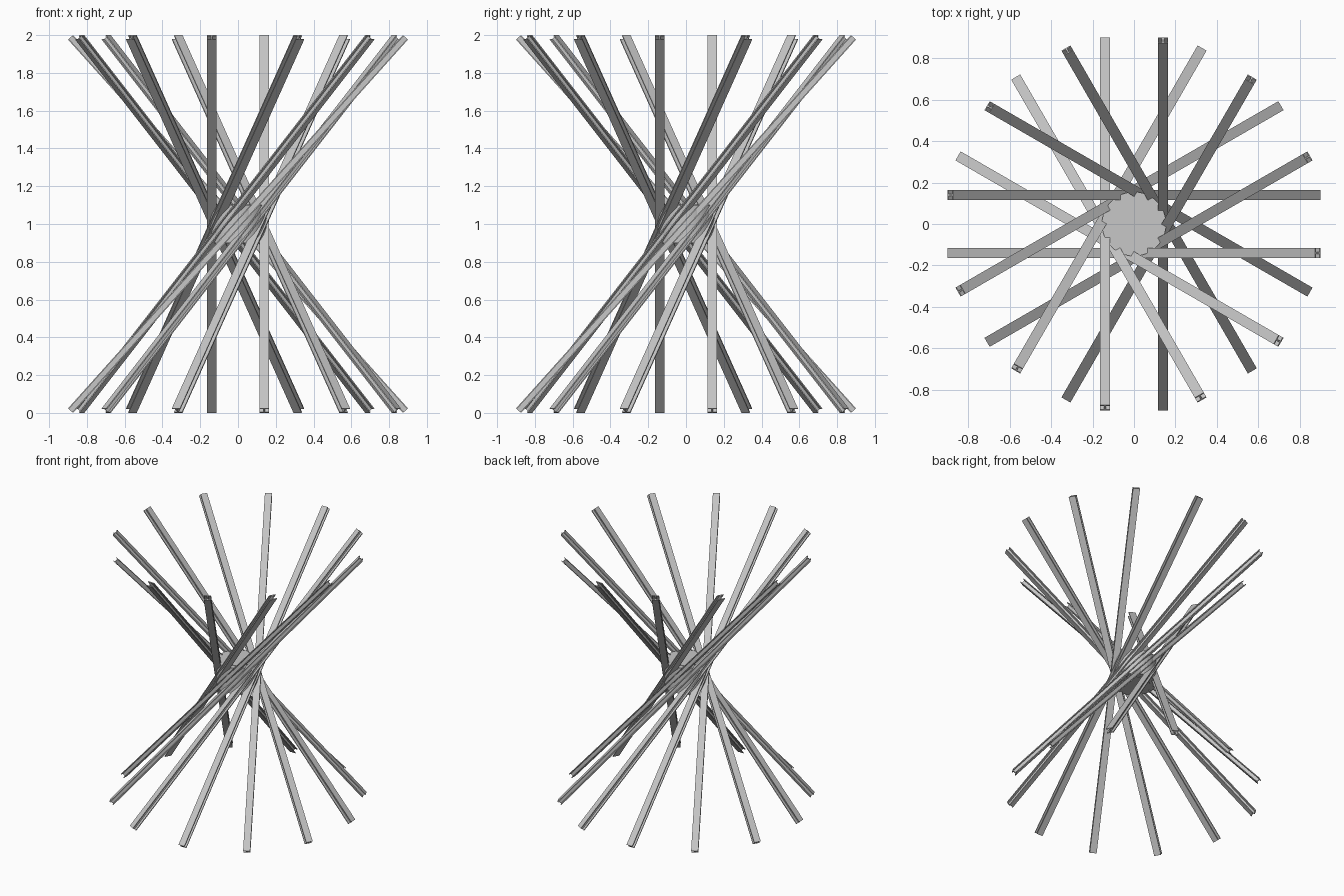
import bpy
import bmesh
import math
from mathutils import Matrix

cube = bpy.data.objects.get("Cube")
if cube:
    bpy.data.objects.remove(cube, do_unlink=True)

ROD_COUNT = 12
RADIUS = 0.14            # distance of each rod from the axis
TILT = math.radians(41.9)
LENGTH = 2.655
WIDTH, DEPTH = 0.05, 0.036
FLANGE, WEB = 0.006, 0.008

# Single grey metal
metal = bpy.data.materials.new("grey_metal")
metal.use_nodes = True
grey = (0.57, 0.57, 0.57, 1)
metal.diffuse_color = grey
metal.node_tree.nodes["Principled BSDF"].inputs["Base Color"].default_value = grey


def add_object(name, mesh):
    mesh.materials.append(metal)
    obj = bpy.data.objects.new(name, mesh)
    bpy.context.collection.objects.link(obj)
    return obj


def beam_mesh():
    """Extrude an I-shaped section along z."""
    w, d, b = WIDTH / 2, DEPTH / 2, WEB / 2
    i = d - FLANGE
    half = [(w, -d), (w, -i), (b, -i), (b, i), (w, i), (w, d)]
    section = half + [(-x, y) for x, y in reversed(half)]
    bm = bmesh.new()
    face = bm.faces.new([bm.verts.new((x, y, -LENGTH / 2)) for x, y in section])
    out = bmesh.ops.extrude_face_region(bm, geom=[face], use_keep_orig=True)
    top = [v for v in out["geom"] if isinstance(v, bmesh.types.BMVert)]
    bmesh.ops.translate(bm, verts=top, vec=(0, 0, LENGTH))
    bmesh.ops.recalc_face_normals(bm, faces=bm.faces)
    mesh = bpy.data.meshes.new("beam")
    bm.to_mesh(mesh)
    bm.free()
    return mesh


def cylinder(name, radius, height):
    bm = bmesh.new()
    bmesh.ops.create_cone(bm, cap_ends=True, segments=48, radius1=radius,
                          radius2=radius, depth=height)
    mesh = bpy.data.meshes.new(name)
    bm.to_mesh(mesh)
    bm.free()
    obj = add_object(name, mesh)
    obj.location.z = 1
    bpy.ops.object.select_all(action="DESELECT")
    obj.select_set(True)
    bpy.context.view_layer.objects.active = obj
    bpy.ops.object.shade_smooth_by_angle()


# Ring of slanted beams crossing at the waist
for k in range(ROD_COUNT):
    beam = add_object(f"beam_{k + 1}", beam_mesh())
    beam.matrix_world = (Matrix.Translation((0, 0, 1))
                         @ Matrix.Rotation(k * math.tau / ROD_COUNT, 4, "Z")
                         @ Matrix.Translation((RADIUS, 0, 0))
                         @ Matrix.Rotation(-TILT, 4, "X"))

# Hub: collar holding the beams, with a core just proud of it
cylinder("hub_collar", 0.155, 0.2)
cylinder("hub_core", 0.113, 0.206)
